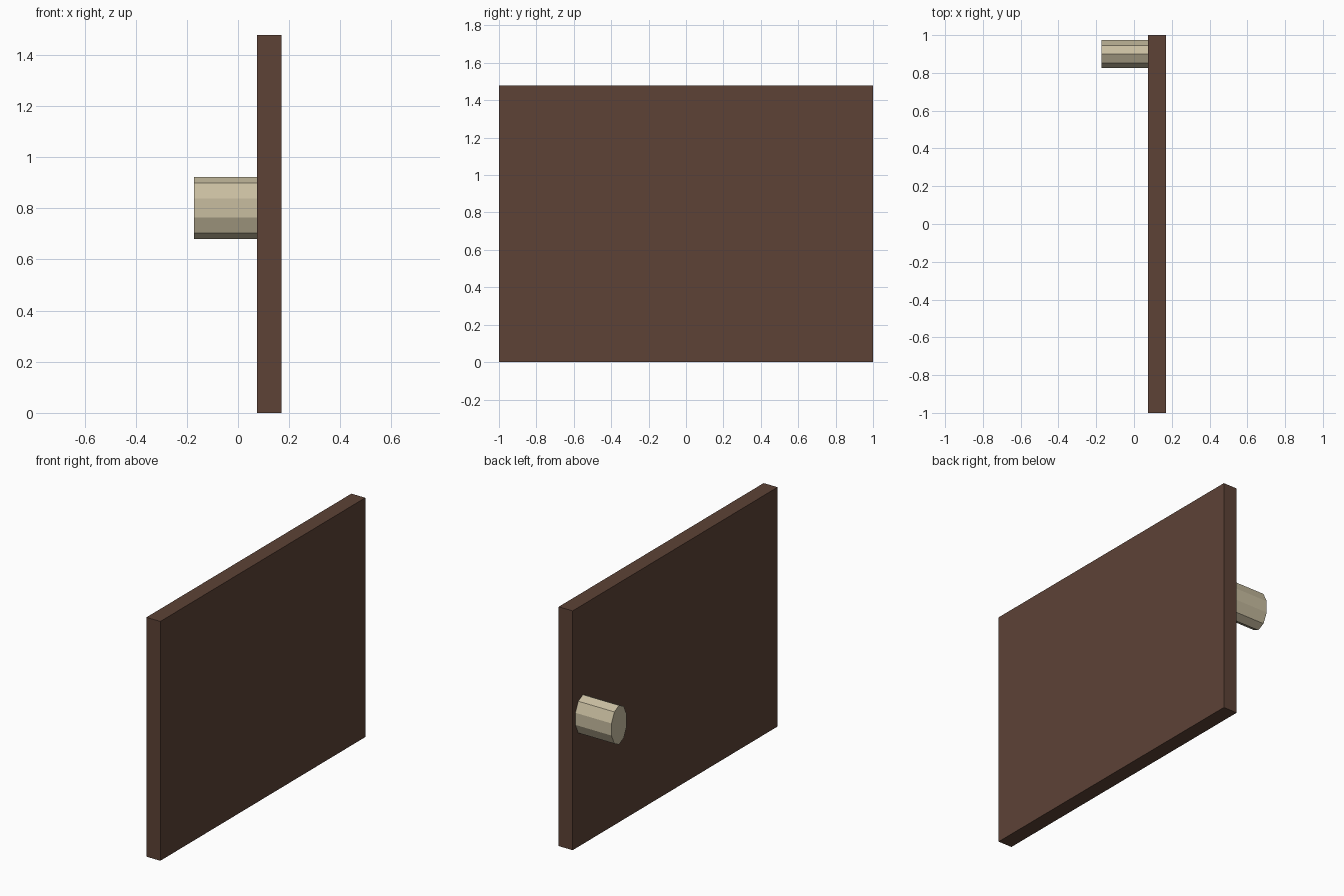
import bpy, math
from mathutils import Matrix

if "Cube" in bpy.data.objects:
    bpy.data.objects.remove(bpy.data.objects["Cube"])


def material(name, rgb):
    lin = [((c / 255 + 0.055) / 1.055) ** 2.4 for c in rgb]
    m = bpy.data.materials.new(name)
    m.diffuse_color = (*lin, 1)
    m.use_nodes = True
    m.node_tree.nodes["Principled BSDF"].inputs["Base Color"].default_value = m.diffuse_color
    return m


brown = material("dark brown wood", (93, 66, 54))
beige = material("pale beige", (200, 189, 160))

# Door panel
bpy.ops.mesh.primitive_cube_add(size=1)
panel = bpy.context.object
panel.name = "door_panel"
panel.data.transform(Matrix.Translation((0.122, 0, 0.739)) @ Matrix.Diagonal((0.095, 2, 1.478, 1)))
panel.data.materials.append(brown)

# Oval ten-sided knob along x, with one corner pointing straight up
bpy.ops.mesh.primitive_cylinder_add(vertices=10, radius=1, depth=1)
knob = bpy.context.object
knob.name = "door_knob"
x0, x1 = -0.172, 0.076
knob.data.transform(Matrix.Rotation(math.pi / 2, 4, 'X'))   # axis to y, a corner up
knob.data.transform(Matrix.Rotation(math.pi / 2, 4, 'Z'))   # axis to x
knob.data.transform(Matrix.Translation(((x0 + x1) / 2, 0.899, 0.801))
                    @ Matrix.Diagonal((x1 - x0, 0.078, 0.121, 1)))
knob.data.materials.append(beige)
